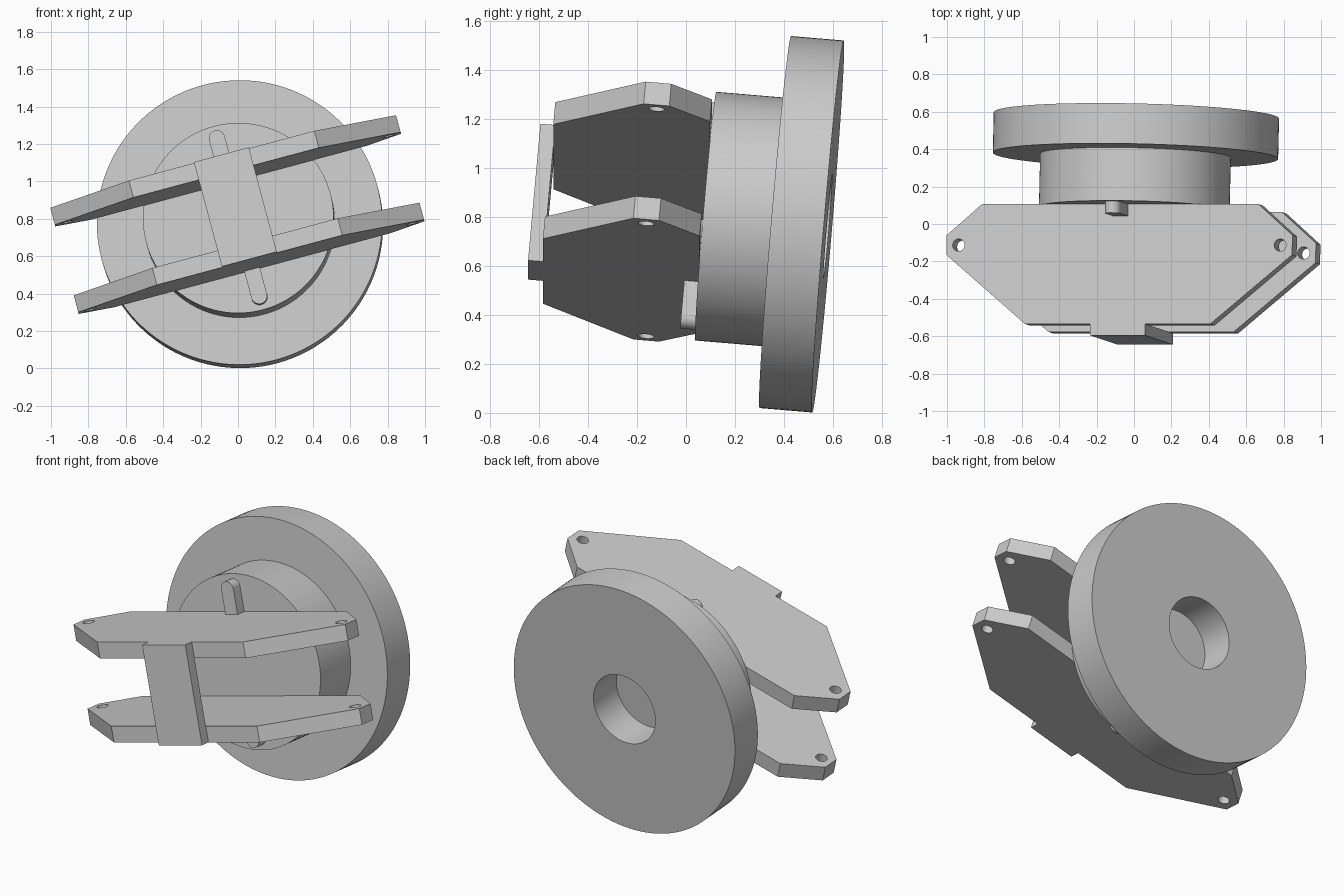
import bpy
import bmesh
from math import radians, pi, sin, cos
from mathutils import Matrix, Vector, Euler

cube = bpy.data.objects.get("Cube")
if cube:
    bpy.data.objects.remove(cube, do_unlink=True)

# One grey for the whole assembly
GREY = (0.6, 0.6, 0.6, 1.0)
grey = bpy.data.materials.new("plain_grey")
grey.use_nodes = True
grey.diffuse_color = GREY
grey.node_tree.nodes["Principled BSDF"].inputs["Base Color"].default_value = GREY

# Shared tilted frame: origin at the centre of the flange's front face
FRAME = Matrix.Translation((0.008, 0.365, 0.78)) @ Euler((radians(-5), radians(-15), 0)).to_matrix().to_4x4()

HUB_FRONT = -0.285
PLATE_FRONT = -0.928
PLATE_IN, PLATE_OUT = 0.196, 0.29


def add_object(name, bm, smooth=False):
    bmesh.ops.recalc_face_normals(bm, faces=bm.faces)
    mesh = bpy.data.meshes.new(name)
    bm.to_mesh(mesh)
    bm.free()
    mesh.materials.append(grey)
    obj = bpy.data.objects.new(name, mesh)
    bpy.context.collection.objects.link(obj)
    obj.matrix_world = FRAME
    if smooth:
        smooth_edges(obj)
    return obj


def smooth_edges(obj):
    bpy.ops.object.select_all(action='DESELECT')
    obj.select_set(True)
    bpy.context.view_layer.objects.active = obj
    bpy.ops.object.shade_smooth_by_angle(angle=radians(30))


def prism(points, offset):
    """Extrude a planar outline along an offset vector."""
    bm = bmesh.new()
    face = bm.faces.new([bm.verts.new(p) for p in points])
    new = bmesh.ops.extrude_face_region(bm, geom=[face], use_keep_orig=True)
    verts = [g for g in new["geom"] if isinstance(g, bmesh.types.BMVert)]
    bmesh.ops.translate(bm, verts=verts, vec=Vector(offset))
    return bm


def lathe(name, profile, steps=128):
    """Spin a (radius, y) profile around the y axis."""
    bm = bmesh.new()
    verts = [bm.verts.new((r, y, 0)) for r, y in profile]
    edges = [bm.edges.new(pair) for pair in zip(verts, verts[1:])]
    bmesh.ops.spin(bm, geom=verts + edges, axis=(0, 1, 0), cent=(0, 0, 0),
                   angle=2 * pi, steps=steps, use_merge=True)
    bmesh.ops.remove_doubles(bm, verts=bm.verts, dist=0.0001)
    return add_object(name, bm, smooth=True)


# Wheel: hub and flange with a blind bore in the back
lathe("flanged_hub", [(0, HUB_FRONT), (0.51, HUB_FRONT), (0.51, 0), (0.763, 0),
                      (0.763, 0.216), (0.213, 0.216), (0.213, 0), (0, 0)])

# Cutter for the pin holes at both plate tips
bm = bmesh.new()
for side in (-1, 1):
    bmesh.ops.create_cone(bm, cap_ends=True, segments=32, radius1=0.033, radius2=0.033, depth=2,
                          matrix=Matrix.Translation((side * 0.89, -0.505, 0)))
cutter = add_object("pin_hole_cutter", bm)
cutter.hide_render = True

# Upper and lower plates
half = [(0.765, HUB_FRONT), (0.957, -0.452), (0.957, -0.557), (0.513, PLATE_FRONT)]
outline = half + [(-x, y) for x, y in reversed(half)]
for name, z in (("upper_plate", PLATE_IN), ("lower_plate", -PLATE_OUT)):
    plate = add_object(name, prism([(x, y, z) for x, y in outline], (0, 0, PLATE_OUT - PLATE_IN)))
    cut = plate.modifiers.new("pin_holes", 'BOOLEAN')
    cut.operation = 'DIFFERENCE'
    cut.solver = 'EXACT'
    cut.object = cutter
    bpy.context.view_layer.update()
    done = plate.evaluated_get(bpy.context.evaluated_depsgraph_get())
    mesh = bpy.data.meshes.new_from_object(done)
    plate.modifiers.clear()
    plate.data = mesh
    smooth_edges(plate)
bpy.data.objects.remove(cutter, do_unlink=True)

# Bridge joining the plates at the front
w = 0.152
bridge = [(-w, PLATE_FRONT, -PLATE_OUT), (w, PLATE_FRONT, -PLATE_OUT),
          (w, PLATE_FRONT, PLATE_OUT), (-w, PLATE_FRONT, PLATE_OUT)]
add_object("front_bridge", prism(bridge, (0, -0.061, 0)))

# Round-ended tabs on the hub face, beyond each plate
r = 0.043
for name, side in (("upper_tab", 1), ("lower_tab", -1)):
    arc = [(r * cos(pi * i / 16), HUB_FRONT, side * (0.438 + r * sin(pi * i / 16))) for i in range(17)]
    base = [(-r, HUB_FRONT, side * 0.27), (r, HUB_FRONT, side * 0.27)]
    add_object(name, prism(arc + base, (0, -0.063, 0)), smooth=True)
